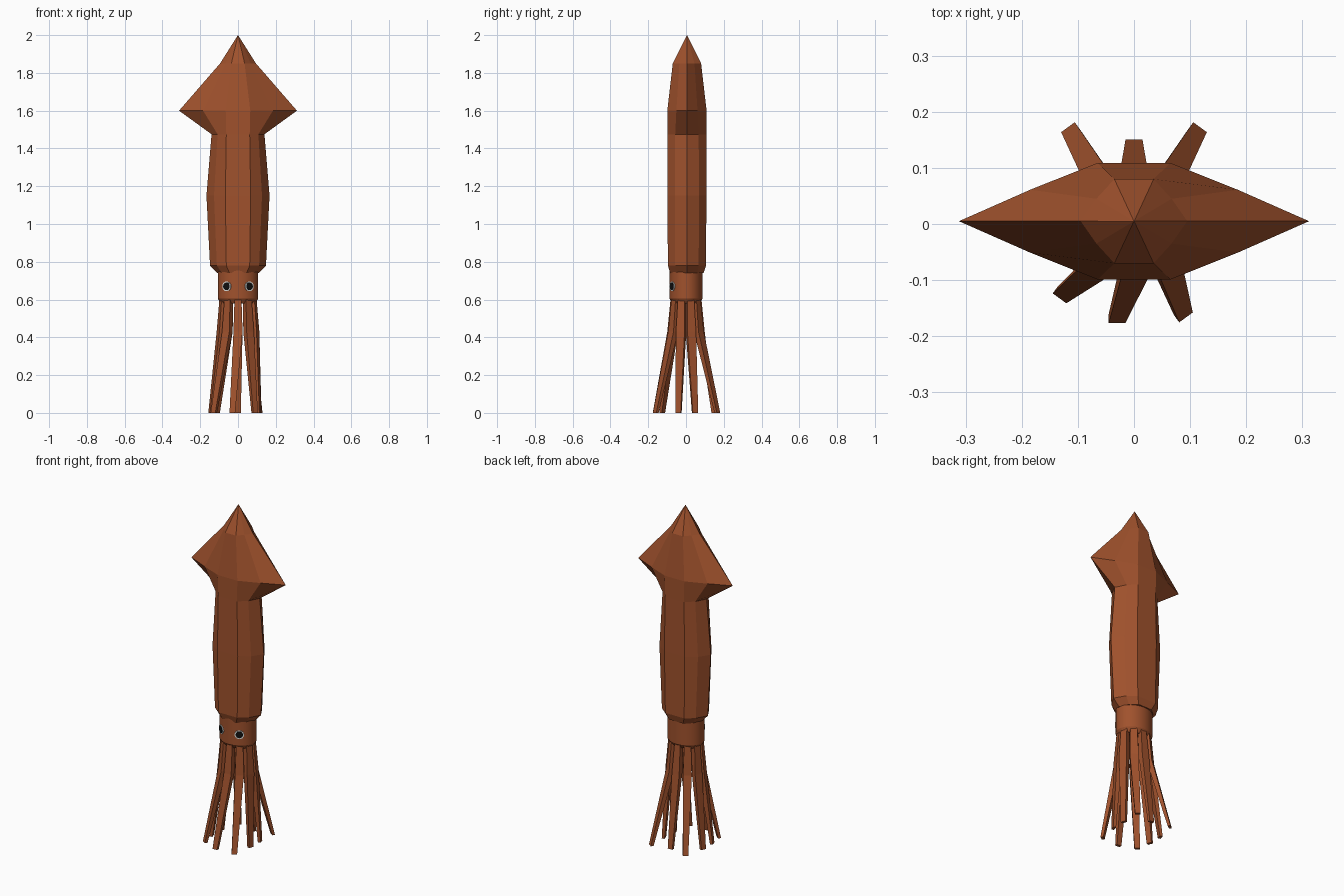
import bpy, bmesh, math
from mathutils import Vector, Matrix

if "Cube" in bpy.data.objects:
    bpy.data.objects.remove(bpy.data.objects["Cube"])


def material(name, rgb):
    m = bpy.data.materials.new(name)
    m.diffuse_color = (*rgb, 1)
    m.use_nodes = True
    m.node_tree.nodes["Principled BSDF"].inputs["Base Color"].default_value = m.diffuse_color
    return m


BROWN = material("sienna_brown", (0.352, 0.084, 0.026))
WHITE = material("eye_white", (0.75, 0.75, 0.72))
BLACK = material("pupil_black", (0.005, 0.005, 0.005))


def loft(name, rings, mat):
    """Skin a stack of closed rings and cap both ends."""
    bm = bmesh.new()
    rows = [[bm.verts.new(p) for p in ring] for ring in rings]
    for a, b in zip(rows, rows[1:]):
        n = len(a)
        for i in range(n):
            j = (i + 1) % n
            bm.faces.new((a[i], a[j], b[j], b[i]))
    bm.faces.new(rows[0])
    bm.faces.new(rows[-1])
    bmesh.ops.remove_doubles(bm, verts=bm.verts, dist=0.0005)
    bmesh.ops.recalc_face_normals(bm, faces=bm.faces)
    me = bpy.data.meshes.new(name)
    bm.to_mesh(me)
    bm.free()
    me.materials.append(mat)
    ob = bpy.data.objects.new(name, me)
    bpy.context.collection.objects.link(ob)
    return ob


# Mantle with side fins: ten-sided rings
# z, front half width, front half depth, corner x, corner y, side x
mantle = [
    (0.74, 0.045, 0.088, 0.085, 0.055, 0.110),
    (0.78, 0.062, 0.101, 0.112, 0.062, 0.148),
    (1.15, 0.067, 0.103, 0.127, 0.064, 0.167),
    (1.475, 0.062, 0.103, 0.108, 0.062, 0.140),
    (1.60, 0.065, 0.104, 0.185, 0.056, 0.312),
    (1.85, 0.035, 0.075, 0.067, 0.040, 0.095),
    (2.00, 0.0003, 0.0003, 0.0003, 0.0003, 0.0003),
]
rings = []
for z, fx, fy, cx, cy, sx in mantle:
    quarter = [(sx, 0), (cx, cy), (fx, fy), (-fx, fy), (-cx, cy),
               (-sx, 0), (-cx, -cy), (-fx, -fy), (fx, -fy), (cx, -cy)]
    rings.append([(x, y + 0.005, z) for x, y in quarter])
loft("mantle", rings, BROWN)

# Head: smooth oval cylinder with a tapered lower edge
rings = []
for z, rx, ry in [(0.58, 0.092, 0.072), (0.605, 0.107, 0.088), (0.76, 0.107, 0.088)]:
    rings.append([(rx * math.cos(t * math.tau / 32), ry * math.sin(t * math.tau / 32), z)
                  for t in range(32)])
head = loft("head", rings, BROWN)
bpy.context.view_layer.objects.active = head
head.select_set(True)
bpy.ops.object.shade_smooth_by_angle(angle=math.radians(30))

# Eyes: thin discs lying on the front of the head
for side, label in ((-1, "left"), (1, "right")):
    normal = Vector((side * 0.50, -0.866, 0)).normalized()
    spot = Vector((side * 0.060, -0.0735, 0.67))
    across = Vector((0, 0, 1)).cross(normal)
    for part, r, back, front, mat in (("eye", 0.026, -0.006, 0.002, WHITE),
                                      ("pupil", 0.020, -0.004, 0.0035, BLACK)):
        rings = [[spot + normal * d + across * r * math.cos(t * math.tau / 16)
                  + Vector((0, 0, r * math.sin(t * math.tau / 16))) for t in range(16)]
                 for d in (back, front)]
        loft(f"{label}_{part}", rings, mat)

# Ten arms: flat-sided, kinked outwards, tapering to the ground
tips = [(0.112, 0.048), (0.113, 0.166), (0.0, 0.143), (-0.113, 0.166), (-0.145, 0.048),
        (-0.145, -0.040), (-0.128, -0.126), (-0.030, -0.168), (0.088, -0.160), (0.110, -0.040)]
for i, tip in enumerate(tips):
    a = math.radians(18 + 36 * i)
    radial = Vector((math.cos(a), math.sin(a), 0))
    tangent = Vector((-radial.y, radial.x, 0))
    path = [(Vector((0.082 * radial.x, 0.066 * radial.y, 0.62)), 0.018, 0.014),
            (Vector((0.096 * radial.x, 0.084 * radial.y, 0.43)), 0.024, 0.015),
            (Vector((tip[0], tip[1], 0)), 0.015, 0.008)]
    rings = [[c + tangent * w * s + radial * d * q
              for s, q in ((-1, -1), (1, -1), (1, 1), (-1, 1))] for c, w, d in path]
    loft(f"arm_{i + 1}", rings, BROWN)
